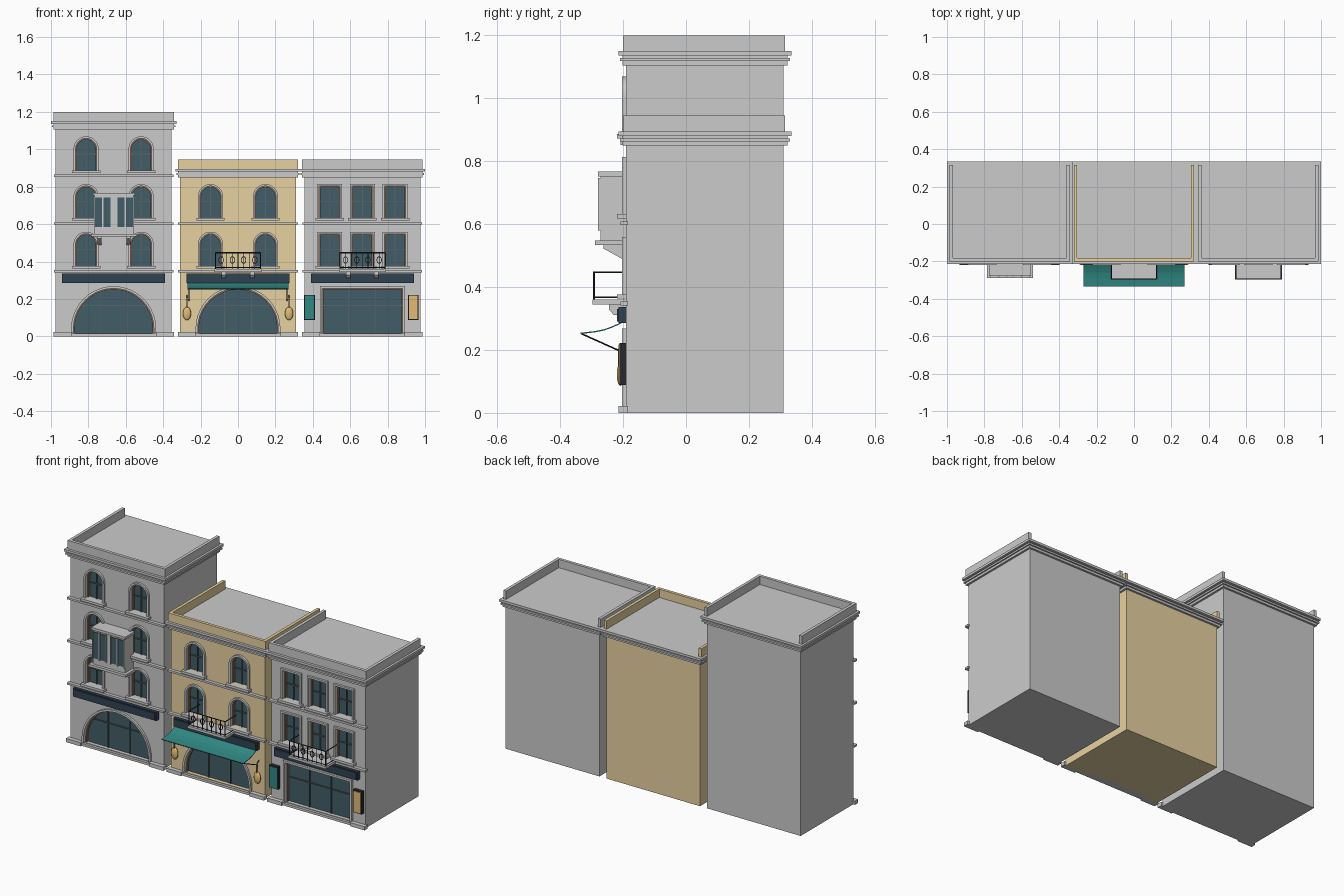
import bpy, bmesh, math
from mathutils import Vector, Matrix

if "Cube" in bpy.data.objects:
    bpy.data.objects.remove(bpy.data.objects["Cube"])

COLORS = {
    "ochre": (0.80, 0.64, 0.35), "glass": (0.055, 0.11, 0.14), "teal": (0.03, 0.25, 0.23),
    "navy": (0.03, 0.055, 0.085), "wood": (0.30, 0.17, 0.10), "gold": (0.75, 0.50, 0.17),
    "iron": (0.02, 0.02, 0.025), "bar": (0.10, 0.13, 0.14),
}
parts = {}          # name -> (bmesh, colour)
WALL = -0.19        # y of the facade plane


def part(name, color=None):
    if name not in parts:
        parts[name] = (bmesh.new(), color)
    return parts[name][0]


def prism(bm, pts, a, b, axis="y"):
    """Extrude a 2D outline (xz along y, or yz along x) from a to b."""
    def at(p, t):
        return (p[0], t, p[1]) if axis == "y" else (t, p[0], p[1])
    lo = [bm.verts.new(at(p, a)) for p in pts]
    hi = [bm.verts.new(at(p, b)) for p in pts]
    n = len(pts)
    fs = [bm.faces.new(lo), bm.faces.new(hi[::-1])]
    fs += [bm.faces.new((lo[i], hi[i], hi[(i + 1) % n], lo[(i + 1) % n])) for i in range(n)]
    bmesh.ops.recalc_face_normals(bm, faces=fs)


def box(bm, x0, x1, y0, y1, z0, z1):
    prism(bm, [(x0, z0), (x1, z0), (x1, z1), (x0, z1)], y0, y1)


def band(bm, outer, inner, y0, y1):
    """Strip between two matching open paths, made of joined quad sections."""
    rows = [[bm.verts.new((p[0], y, p[1])) for p, y in ((o, y0), (i, y0), (i, y1), (o, y1))]
            for o, i in zip(outer, inner)]
    fs = [bm.faces.new(rows[0]), bm.faces.new(rows[-1][::-1])]
    for r, s in zip(rows, rows[1:]):
        fs += [bm.faces.new((r[k], s[k], s[(k + 1) % 4], r[(k + 1) % 4])) for k in range(4)]
    bmesh.ops.recalc_face_normals(bm, faces=fs)


def rod(bm, p, q, r=0.002, sides=6):
    p, q = Vector(p), Vector(q)
    m = Matrix.Translation((p + q) / 2) @ (q - p).to_track_quat("Z", "Y").to_matrix().to_4x4()
    bmesh.ops.create_cone(bm, cap_ends=True, segments=sides, radius1=r, radius2=r,
                          depth=(q - p).length, matrix=m)


def outline(cx, h, z0, top, arched, grow=0.0):
    """Opening path: left foot, over the head, right foot."""
    h, top = h + grow, top + grow
    if not arched:
        return [(cx - h, z0), (cx - h, top), (cx + h, top), (cx + h, z0)]
    s = top - h
    return [(cx - h, z0)] + [(cx - h * math.cos(math.pi * i / 20), s + h * math.sin(math.pi * i / 20))
                             for i in range(21)] + [(cx + h, z0)]


def opening(tag, cut, cx, h, z0, top, arched, trim, cols, bar_z):
    path = outline(cx, h, z0, top, arched)
    prism(cut, path, WALL - 0.05, WALL + 0.03)
    prism(part(tag + "_glass", "glass"), path, WALL + 0.022, WALL + 0.032)
    band(part(tag + "_surrounds"), outline(cx, h, z0, top, arched, trim), path, WALL - 0.013, WALL + 0.01)
    band(part(tag + "_sashes", "wood"), path, outline(cx, h, z0, top, arched, -0.006), WALL + 0.008, WALL + 0.024)
    bars = part(tag + "_glazing_bars", "bar")
    for k in range(1, cols):
        x = -h + 2 * h * k / cols
        zt = top - h + math.sqrt(h * h - x * x) if arched else top
        box(bars, cx + x - .002, cx + x + .002, WALL + 0.014, WALL + 0.024, z0, zt)
    w = h if not arched or bar_z < top - h else math.sqrt(h * h - (bar_z - top + h) ** 2)
    box(bars, cx - w, cx + w, WALL + 0.014, WALL + 0.024, bar_z - .002, bar_z + .002)


def building(tag, cx, floors, color, arched_shop, win_x, arched):
    eave = 0.345 + 0.255 * floors
    body, cut = part(tag + "_walls", color), part(tag + "_cutter")
    box(body, cx - .31, cx + .31, WALL, .31, 0, eave + .02)
    trim = part(tag + "_stone_trim")
    # shopfront, plinth piers and doorstep
    opening(tag + "_shop", cut, cx, .215, .018, .256, arched_shop, .012, 3, .165)
    for s in (-1, 1):
        a, b = sorted((cx + s * .226, cx + s * .322))
        box(trim, a, b, -.215, WALL + .005, 0, .022)
    box(trim, cx - .226, cx + .226, -.205, WALL + .03, 0, .014)
    # upper windows with sills, string courses
    for f in range(floors):
        z = .345 + .255 * f
        box(trim, cx - .32, cx + .32, -.209, WALL + .005, z - .003, z + .009)
        for x in win_x:
            opening(tag + "_window", cut, cx + x, .056, z + .032, z + .203, arched, .011, 2, z + .12)
            box(trim, cx + x - .076, cx + x + .076, -.22, WALL + .02, z + .018, z + .032)
    # wrap-around cornice, roof and three-sided parapet
    for o, a, b in ((.012, -.005, .008), (.02, .008, .018), (.012, .018, .026), (.025, .026, .04)):
        box(part(tag + "_cornice"), cx - .31 - o, cx + .31 + o, WALL - o, .31 + o, eave + a, eave + b)
    top, par = eave + .09, part(tag + "_parapet", color)
    box(par, cx - .322, cx + .322, -.2, -.182, eave + .04, top)
    for s in (-1, 1):
        a, b = sorted((cx + s * .304, cx + s * .322))
        box(par, a, b, -.182, .315, eave + .04, top)
    # blank signboard
    box(part(tag + "_signboard", "navy"), cx - .275, cx + .275, -.215, WALL, .285, .336)
    box(part(tag + "_signboard", "navy"), cx - .268, cx + .268, -.219, -.215, .291, .330)


def balcony(tag, cx):
    box(part(tag + "_balcony_slab"), cx - .125, cx + .125, -.298, WALL, .345, .36)
    for s in (-1, 1):
        x = cx + s * .075
        prism(part(tag + "_balcony_brackets"), [(WALL, .345), (-.245, .345), (-.245, .328), (-.23, .312), (WALL, .308)],
              x - .012, x + .012, "x")
    rail, h, y = part(tag + "_balcony_railing", "iron"), .12, -.293
    for z, r in ((.368, .002), (.447, .003)):
        rod(rail, (cx - h, y, z), (cx + h, y, z), r)
        for s in (-1, 1):
            rod(rail, (cx + s * h, y, z), (cx + s * h, WALL, z), r)
    for i in range(9):
        x = cx - h + i * h / 4
        rod(rail, (x, y, .36), (x, y, .447), .003 if i in (0, 8) else .0018)
        if i % 2:
            def ring(r):
                return [(x + r * math.cos(t * math.pi / 8), .408 + 1.4 * r * math.sin(t * math.pi / 8)) for t in range(17)]
            band(rail, ring(.014), ring(.011), y - .002, y + .002)


building("left", -.665, 3, None, True, (-.147, .147), True)
building("middle", 0, 2, "ochre", True, (-.147, .147), True)
building("right", .665, 2, None, False, (-.175, 0, .175), False)
balcony("middle", 0)
balcony("right", .665)

# enclosed bay on the left building
bx = -.663
bay = part("bay_box")
box(bay, bx - .105, bx + .105, -.272, WALL, .548, .752)
box(bay, bx - .112, bx + .112, -.279, WALL, .752, .767)
box(bay, bx - .122, bx + .122, -.289, WALL, .533, .548)
for s in (-1, 1):
    x = bx + s * .078
    prism(part("bay_brackets"), [(WALL, .533), (-.262, .533), (-.262, .522), (-.2, .488), (WALL, .488)], x - .01, x + .01, "x")
    for k in (.037, .083):
        c = bx + s * k
        box(part("bay_panes", "glass"), c - .02, c + .02, -.276, -.27, .585, .742)
        for e in (-.0215, .0215):
            box(part("bay_pane_frames"), c + e - .002, c + e + .002, -.28, -.27, .58, .747)

# sagging fabric awning with iron arms
curve = [(-.2, .292), (-.215, .284), (-.235, .275), (-.26, .266), (-.29, .26), (-.335, .255)]
prism(part("awning", "teal"), curve + [(y, z - .004) for y, z in reversed(curve)], -.27, .27, "x")
for x in (-.262, .262):
    rod(part("awning_arms", "iron"), (x, -.333, .252), (x, -.195, .19), .0025)
rod(part("awning_arms", "iron"), (-.27, -.333, .252), (.27, -.333, .252), .0025)

# string instruments hung beside the middle shopfront
for x in (-.273, .273):
    bm = part("hanging_instruments", "gold")
    m = Matrix.Translation((x, -.208, .122)) @ Matrix.Diagonal((.022, .012, .036, 1))
    bmesh.ops.create_uvsphere(bm, u_segments=20, v_segments=12, radius=1, matrix=m)
    rod(part("instrument_necks", "wood"), (x, -.212, .12), (x, -.212, .205), .0035, 8)
    rod(part("instrument_necks", "wood"), (x - .007, -.212, .198), (x + .007, -.212, .198), .002)
    rod(part("instrument_hooks", "iron"), (x, -.212, .205), (x, WALL, .22))

# framed posters beside the right shopfront
for x, c in ((.383, "teal"), (.937, "gold")):
    box(part("poster_frames", "iron"), x - .029, x + .029, -.212, WALL, .088, .222)
    box(part("poster_" + c, c), x - .024, x + .024, -.215, -.21, .093, .217)

# turn every part into an object
for name, (bm, color) in parts.items():
    me = bpy.data.meshes.new(name)
    bm.to_mesh(me)
    bm.free()
    ob = bpy.data.objects.new(name, me)
    bpy.context.collection.objects.link(ob)
    if color:
        mat = bpy.data.materials.get(color) or bpy.data.materials.new(color)
        mat.diffuse_color = (*COLORS[color], 1)
        mat.use_nodes = True
        mat.node_tree.nodes["Principled BSDF"].inputs["Base Color"].default_value = mat.diffuse_color
        me.materials.append(mat)
    if name == "hanging_instruments":
        me.shade_smooth()

# carve the window and shop recesses
for tag in ("left", "middle", "right"):
    wall, cutter = bpy.data.objects[tag + "_walls"], bpy.data.objects[tag + "_cutter"]
    cutter.hide_render = True
    mod = wall.modifiers.new("recesses", "BOOLEAN")
    mod.operation, mod.solver, mod.object = "DIFFERENCE", "EXACT", cutter
    wall.data = bpy.data.meshes.new_from_object(wall.evaluated_get(bpy.context.evaluated_depsgraph_get()))
    wall.modifiers.clear()
    bpy.data.objects.remove(cutter)
